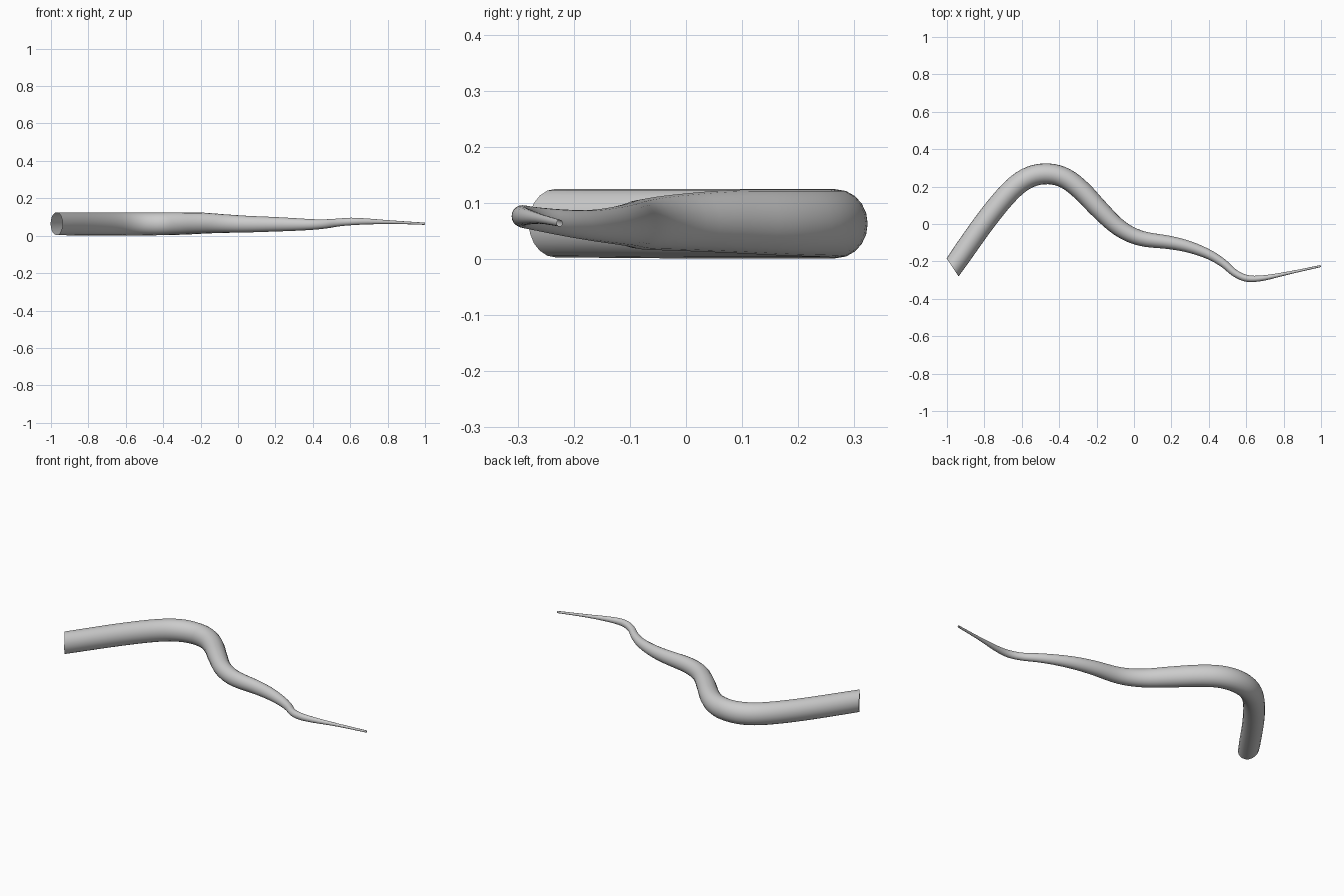
import bpy, bmesh, math
from mathutils import Vector

if "Cube" in bpy.data.objects:
    bpy.data.objects.remove(bpy.data.objects["Cube"])

SIDES, STEPS, FLATTEN = 20, 4, 0.91

# Centre line with thickness: x, y, z, radius
PATH = [
    (-0.970, -0.232, 0.064, 0.061),
    (-0.790, 0.022, 0.063, 0.062),
    (-0.655, 0.182, 0.063, 0.062),
    (-0.555, 0.252, 0.063, 0.062),
    (-0.455, 0.268, 0.063, 0.061),
    (-0.365, 0.243, 0.064, 0.060),
    (-0.280, 0.178, 0.065, 0.059),
    (-0.185, 0.078, 0.067, 0.056),
    (-0.080, -0.020, 0.065, 0.050),
    (0.035, -0.076, 0.062, 0.045),
    (0.190, -0.099, 0.061, 0.039),
    (0.300, -0.124, 0.060, 0.034),
    (0.405, -0.165, 0.060, 0.028),
    (0.480, -0.212, 0.064, 0.024),
    (0.540, -0.263, 0.071, 0.021),
    (0.605, -0.291, 0.076, 0.020),
    (0.690, -0.289, 0.076, 0.016),
    (0.830, -0.261, 0.072, 0.009),
    (0.998, -0.225, 0.064, 0.006),
]


def catmull(a, b, c, d, t):
    return 0.5 * (2 * b + (c - a) * t + (2 * a - 5 * b + 4 * c - d) * t * t
                  + (3 * b - a - 3 * c + d) * t ** 3)


# Smooth the centre line
pts = [Vector(p) for p in PATH]
pts = [2 * pts[0] - pts[1]] + pts + [2 * pts[-1] - pts[-2]]
line = [catmull(*pts[i:i + 4], s / STEPS)
        for i in range(len(pts) - 3) for s in range(STEPS)]
line.append(pts[-2])

# Sweep an oval section along it, leaving the ends open
bm = bmesh.new()
rings = []
for i, p in enumerate(line):
    ahead = line[min(i + 1, len(line) - 1)] - line[max(i - 1, 0)]
    # the root end is cut at a slant
    tangent = Vector((0.83, 0.55, 0)) if i == 0 else Vector(ahead[:3])
    tangent.normalize()
    side = tangent.cross(Vector((0, 0, 1))).normalized()
    up = side.cross(tangent)
    width = p[3] * (0.95 if i == 0 else FLATTEN)
    ring = []
    for k in range(SIDES):
        a = math.tau * k / SIDES
        ring.append(bm.verts.new(Vector(p[:3]) + side * math.cos(a) * width
                                 + up * math.sin(a) * p[3]))
    rings.append(ring)
for r0, r1 in zip(rings, rings[1:]):
    for k in range(SIDES):
        n = (k + 1) % SIDES
        bm.faces.new((r0[k], r0[n], r1[n], r1[k])).smooth = True
bmesh.ops.recalc_face_normals(bm, faces=bm.faces)

mesh = bpy.data.meshes.new("tapered_tail")
bm.to_mesh(mesh)
bm.free()
tail = bpy.data.objects.new("tapered_tail", mesh)
bpy.context.collection.objects.link(tail)
